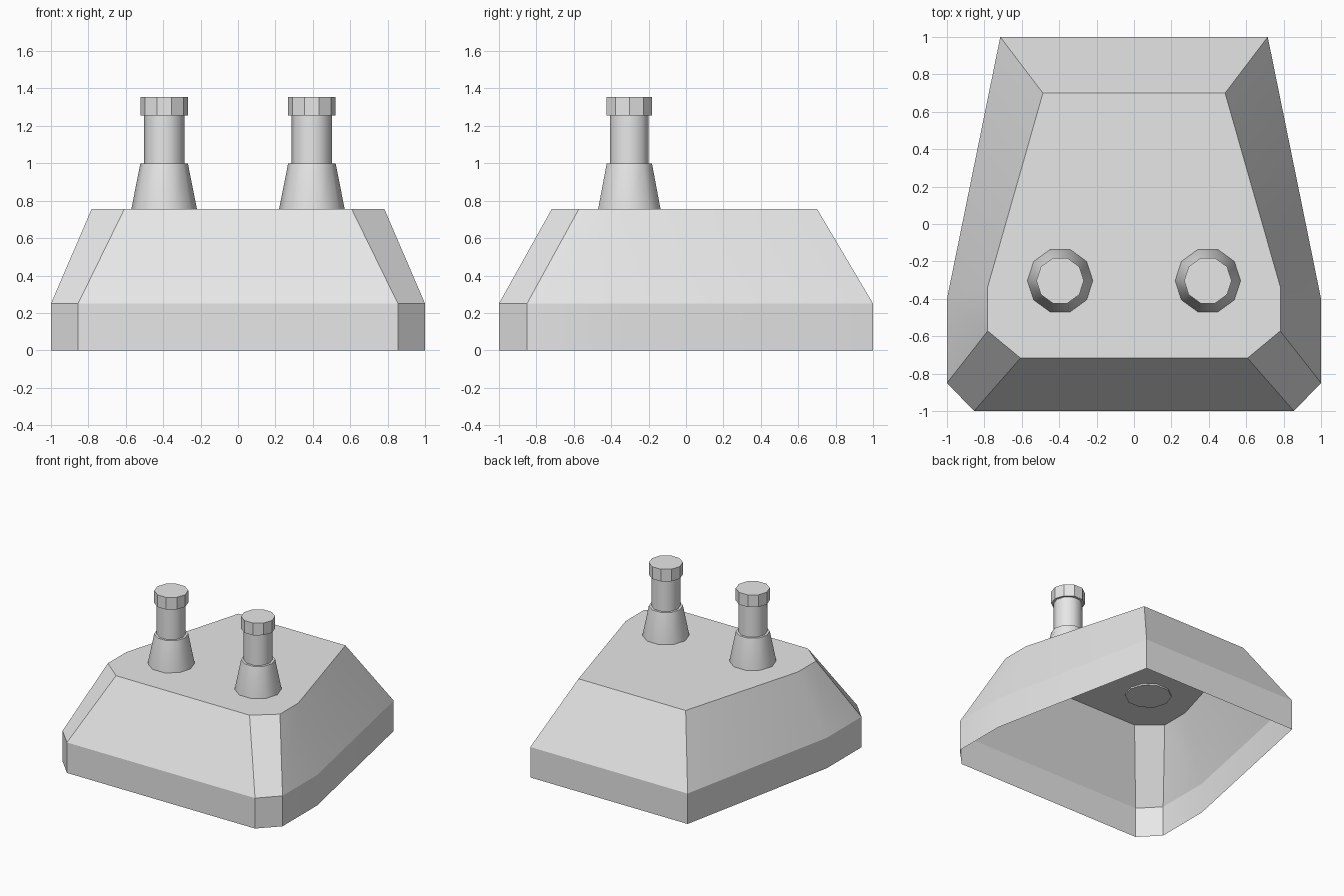
import bpy, bmesh, math

cube = bpy.data.objects.get("Cube")
if cube:
    bpy.data.objects.remove(cube, do_unlink=True)

grey = bpy.data.materials.new("plain_grey")
grey.use_nodes = True
colour = (0.8, 0.8, 0.8, 1)
grey.diffuse_color = colour
grey.node_tree.nodes["Principled BSDF"].inputs["Base Color"].default_value = colour


def loft(name, rings, cap_bottom, smooth_angle=None):
    """Skin a stack of matching rings, capping the top and optionally the bottom."""
    bm = bmesh.new()
    loops = [[bm.verts.new(p) for p in ring] for ring in rings]
    n = len(loops[0])
    for low, high in zip(loops, loops[1:]):
        for i in range(n):
            j = (i + 1) % n
            bm.faces.new((low[i], low[j], high[j], high[i]))
    bm.faces.new(loops[-1])
    if cap_bottom:
        bm.faces.new(loops[0][::-1])
    mesh = bpy.data.meshes.new(name)
    bm.to_mesh(mesh)
    bm.free()
    mesh.materials.append(grey)
    obj = bpy.data.objects.new(name, mesh)
    bpy.context.collection.objects.link(obj)
    if smooth_angle:
        bpy.ops.object.select_all(action='DESELECT')
        obj.select_set(True)
        bpy.context.view_layer.objects.active = obj
        bpy.ops.object.shade_smooth_by_angle(angle=math.radians(smooth_angle))
    return obj


def mirrored(half, z):
    """Full counter-clockwise outline from its +x half, listed front to back."""
    return [(x, y, z) for x, y in half] + [(-x, y, z) for x, y in reversed(half)]


def circle(x, y, radius, z, sides=10):
    return [(x + radius * math.cos(math.tau * i / sides),
             y + radius * math.sin(math.tau * i / sides), z) for i in range(sides)]


# Hollow body shell: upright skirt, sloped walls, flat roof, open underneath
skirt = [(0.855, -1), (1, -0.85), (1, -0.40), (0.715, 1)]
roof = [(0.607, -0.717), (0.782, -0.572), (0.782, -0.335), (0.487, 0.70)]
loft("body_shell", [mirrored(skirt, 0), mirrored(skirt, 0.25), mirrored(roof, 0.757)],
     False, 18)

# Pair of posts: tapered foot and slim shaft, with a faceted cap
foot_and_shaft = [(0.175, 0.745), (0.175, 0.757), (0.127, 1.0), (0.108, 1.0), (0.108, 1.255)]
cap = [(0.127, 1.255), (0.127, 1.355)]
for side, x in (("left", 0.395), ("right", -0.395)):
    loft(side + "_post", [circle(x, -0.303, r, z) for r, z in foot_and_shaft], True, 40)
    loft(side + "_post_cap", [circle(x, -0.303, r, z) for r, z in cap], True)
